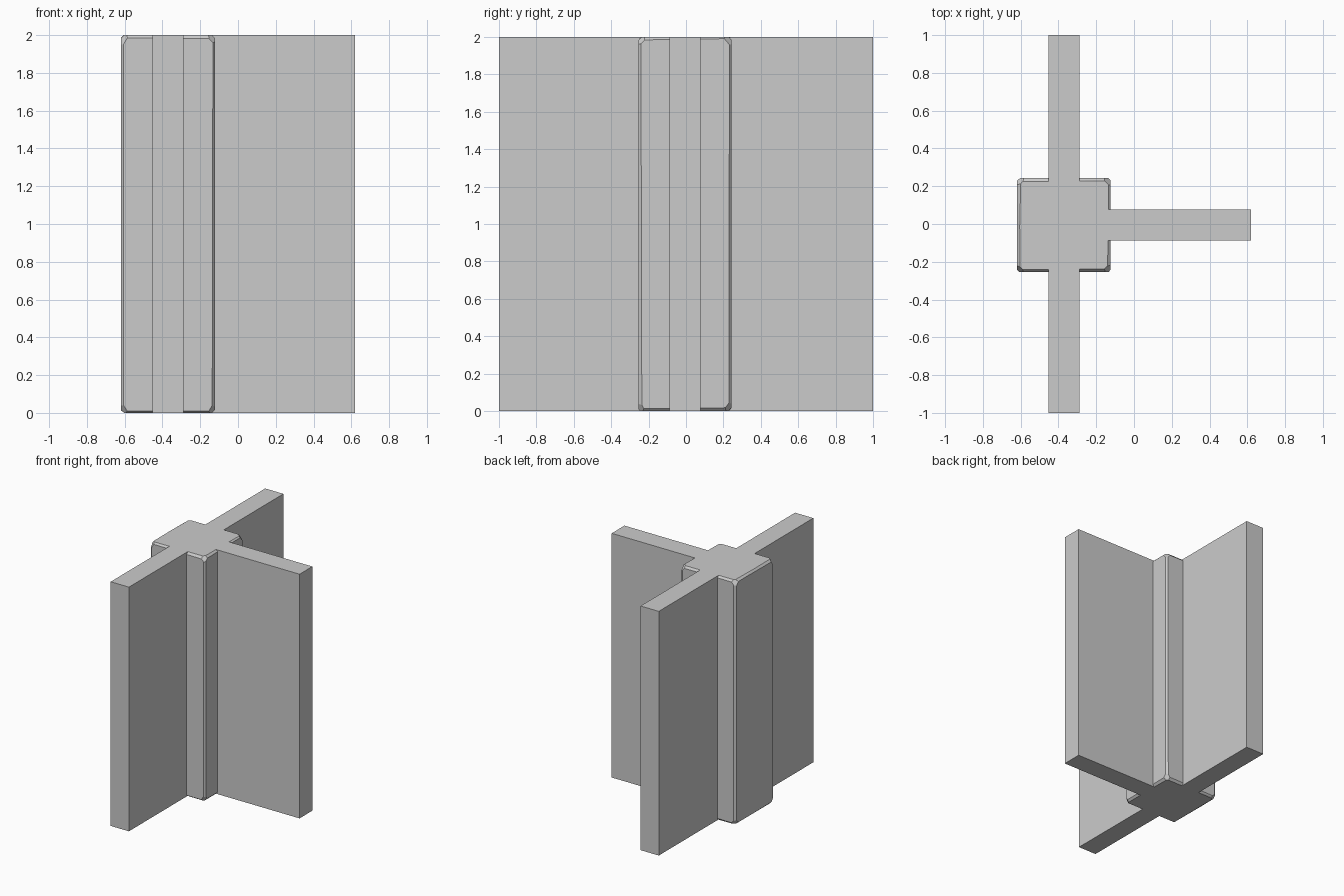
import bpy, bmesh, random
from mathutils import Vector

if "Cube" in bpy.data.objects:
    bpy.data.objects.remove(bpy.data.objects["Cube"])

random.seed(4)
CX, CY = -0.371, -0.005      # pillar centre in plan
HALF, WALL = 0.248, 0.0825   # pillar and wall half widths
H = 2.0


def make_object(name, bm):
    bmesh.ops.recalc_face_normals(bm, faces=bm.faces)
    mesh = bpy.data.meshes.new(name)
    bm.to_mesh(mesh)
    bm.free()
    obj = bpy.data.objects.new(name, mesh)
    bpy.context.collection.objects.link(obj)
    return obj


def slice_off(bm, point, normal):
    """Shave everything outside a plane and cap the cut."""
    geom = bm.verts[:] + bm.edges[:] + bm.faces[:]
    res = bmesh.ops.bisect_plane(bm, geom=geom, dist=1e-5, plane_co=point,
                                 plane_no=normal.normalized(), clear_outer=True)
    edges = [e for e in res["geom_cut"] if isinstance(e, bmesh.types.BMEdge)]
    if edges:
        bmesh.ops.contextual_create(bm, geom=edges)


# Three walls meeting in a T, extruded from one plan outline
outline = [(CX - WALL, -1), (CX + WALL, -1), (CX + WALL, CY - WALL),
           (0.619, CY - WALL), (0.619, CY + WALL), (CX + WALL, CY + WALL),
           (CX + WALL, 1), (CX - WALL, 1)]
bm = bmesh.new()
face = bm.faces.new([bm.verts.new((x, y, 0)) for x, y in outline])
ext = bmesh.ops.extrude_face_region(bm, geom=[face])
bmesh.ops.translate(bm, vec=(0, 0, H),
                    verts=[v for v in ext["geom"] if isinstance(v, bmesh.types.BMVert)])
walls = make_object("wall_corner_post", bm)

# Square stone pillar with worn, unevenly chipped edges
bm = bmesh.new()
bmesh.ops.create_cube(bm, size=1)
for v in bm.verts:
    v.co = Vector((CX + v.co.x * 2 * HALF, CY + v.co.y * 2 * HALF, (v.co.z + 0.5) * H))
centre = Vector((CX, CY, H / 2))
half = Vector((HALF, HALF, H / 2))
for axis in range(3):
    a, b = [i for i in range(3) if i != axis]
    for sa in (-1, 1):
        for sb in (-1, 1):
            for _ in range(2):
                depth = random.uniform(0.007, 0.011)
                n = Vector((0, 0, 0))
                n[a] = sa * random.uniform(0.7, 1.3)
                n[b] = sb
                n[axis] = random.uniform(-1, 1) * (0.003 if axis == 2 else 0.02)
                edge = centre.copy()
                edge[a] += sa * half[a]
                edge[b] += sb * half[b]
                slice_off(bm, edge - n.normalized() * depth, n)
# Knock off the eight corners
for sx in (-1, 1):
    for sy in (-1, 1):
        for sz in (-1, 1):
            n = Vector((sx, sy, sz * random.uniform(0.6, 1.0)))
            corner = centre + Vector((sx * HALF, sy * HALF, sz * H / 2))
            slice_off(bm, corner - n.normalized() * random.uniform(0.022, 0.03), n)
pillar = make_object("pillar", bm)

# Merge pillar and walls so tops and bottoms are continuous
mod = walls.modifiers.new("join_pillar", "BOOLEAN")
mod.operation = "UNION"
mod.solver = "EXACT"
mod.object = pillar
bpy.context.view_layer.objects.active = walls
walls.select_set(True)
bpy.ops.object.modifier_apply(modifier=mod.name)
bpy.data.objects.remove(pillar)
